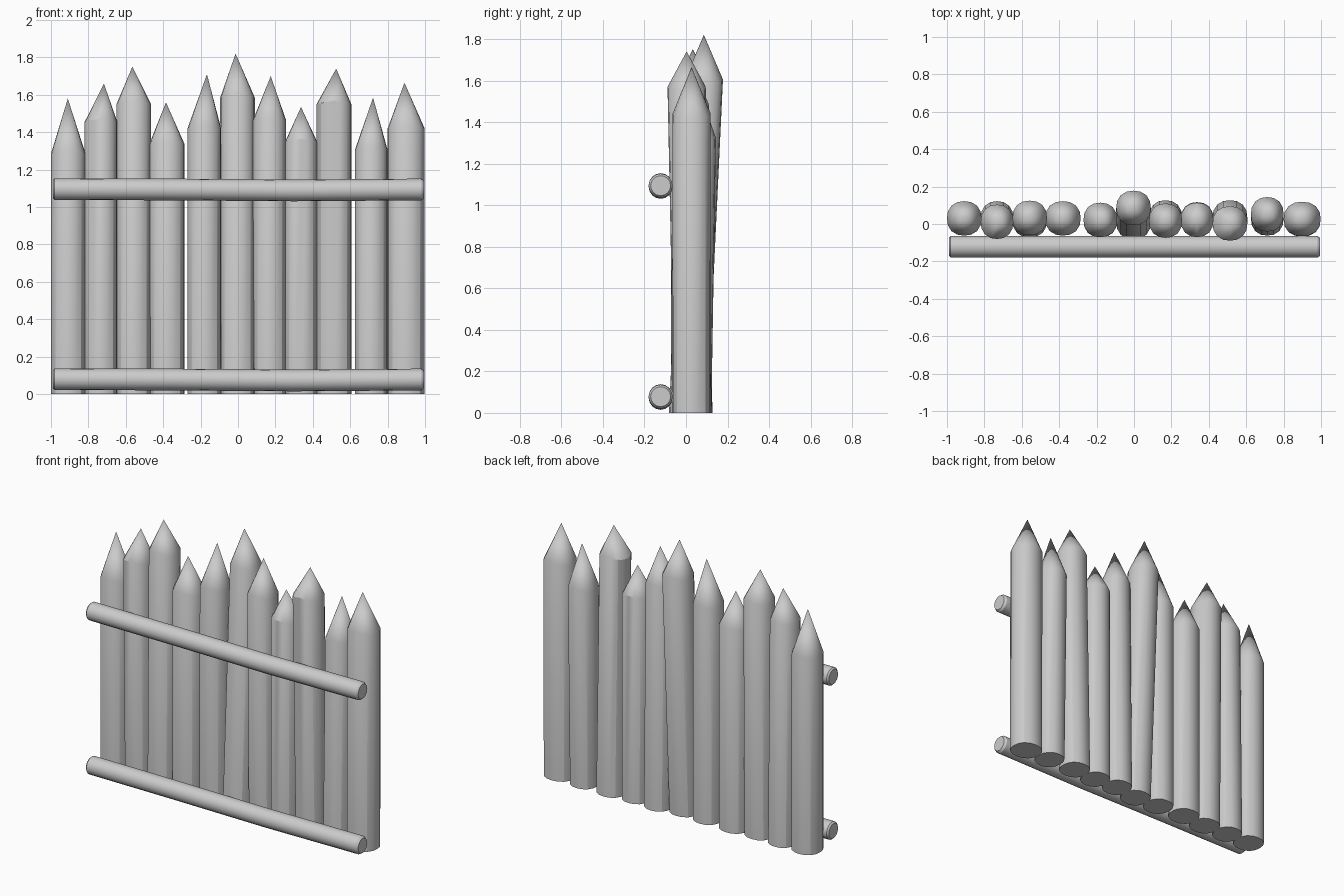
import bpy, bmesh, math
from mathutils import Vector

if "Cube" in bpy.data.objects:
    bpy.data.objects.remove(bpy.data.objects["Cube"])

SIDES = 16


def finish(name, bm):
    bmesh.ops.recalc_face_normals(bm, faces=bm.faces)
    mesh = bpy.data.meshes.new(name)
    bm.to_mesh(mesh)
    bm.free()
    ob = bpy.data.objects.new(name, mesh)
    bpy.context.collection.objects.link(ob)
    bpy.ops.object.select_all(action='DESELECT')
    ob.select_set(True)
    bpy.context.view_layer.objects.active = ob
    bpy.ops.object.shade_smooth_by_angle(angle=math.radians(28))
    return ob


def skin(bm, rings):
    for a, b in zip(rings, rings[1:]):
        for i in range(len(a)):
            j = (i + 1) % len(a)
            bm.faces.new((a[i], a[j], b[j], b[i]))


def rounded(t, r):
    # slightly squared circle, like a hewn log
    c, s = math.cos(t), math.sin(t)
    k = r / (abs(c) ** 2.3 + abs(s) ** 2.3) ** (1 / 2.3)
    return k * c, k * s


def stake(name, x0, x1, shoulder, tip_x, tip_z, y_base, y_top):
    bm = bmesh.new()
    cx, r = (x0 + x1) / 2, (x1 - x0) / 2
    rings = []
    for z, y in ((0, y_base), (shoulder, y_top)):
        ring = []
        for i in range(SIDES):
            t = 2 * math.pi * i / SIDES
            px, _ = rounded(t, r)
            _, py = rounded(t, 0.092)
            # shoulder dips a little at the two sides
            dz = 0.02 * (1 - abs(math.cos(t))) if z else 0
            ring.append(bm.verts.new((cx + px, y + py, z + dz)))
        rings.append(ring)
    skin(bm, rings)
    bm.faces.new(rings[0])
    tip = bm.verts.new((tip_x, y_top, tip_z))
    for i in range(SIDES):
        bm.faces.new((rings[1][i], rings[1][(i + 1) % SIDES], tip))
    finish(name, bm)


def rail(name, z):
    bm = bmesh.new()
    rings = []
    # (x, radius, sag)
    for x, r, dz in ((-0.99, 0.048, 0.004), (-0.98, 0.058, 0.004), (-0.35, 0.058, 0.002),
                     (0.3, 0.058, -0.003), (0.98, 0.058, 0.002), (0.995, 0.048, 0.002)):
        rings.append([bm.verts.new((x, -0.122 + r * math.cos(t), z + dz + r * math.sin(t)))
                      for t in (2 * math.pi * i / SIDES for i in range(SIDES))])
    skin(bm, rings)
    bm.faces.new(rings[0])
    bm.faces.new(rings[-1])
    finish(name, bm)


# Sharpened stakes: left, right, shoulder, tip x, tip z, base y, top y
stakes = [
    (-1.00, -0.815, 1.285, -0.91, 1.58, 0.030, 0.030),
    (-0.82, -0.645, 1.455, -0.717, 1.66, 0.030, 0.012),
    (-0.65, -0.465, 1.55, -0.565, 1.75, 0.020, 0.033),
    (-0.475, -0.285, 1.335, -0.385, 1.56, 0.030, 0.030),
    (-0.27, -0.09, 1.42, -0.166, 1.71, 0.020, 0.022),
    (-0.095, 0.09, 1.585, -0.013, 1.82, 0.010, 0.086),
    (0.08, 0.257, 1.465, 0.175, 1.70, 0.035, 0.018),
    (0.25, 0.425, 1.345, 0.337, 1.535, 0.025, 0.022),
    (0.42, 0.606, 1.55, 0.525, 1.74, 0.035, 0.003),
    (0.625, 0.80, 1.305, 0.722, 1.585, 0.030, 0.052),
    (0.80, 0.998, 1.42, 0.89, 1.665, 0.025, 0.027),
]
for n, s in enumerate(stakes, 1):
    stake(f"stake_{n}", *s)

# Horizontal rails
rail("upper_rail", 1.092)
rail("lower_rail", 0.076)
